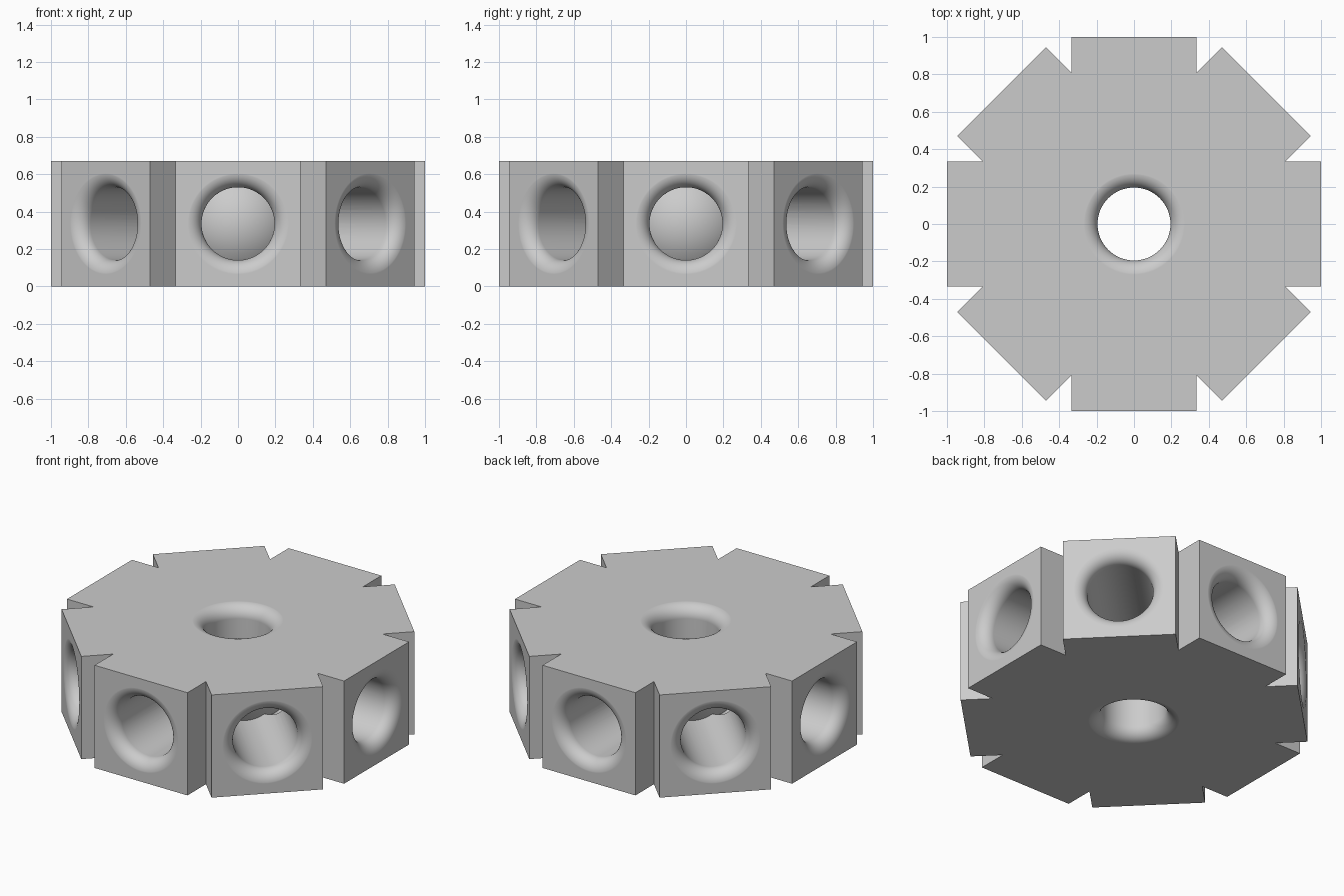
import bpy
import bmesh
import math
from mathutils import Matrix, Vector

if "Cube" in bpy.data.objects:
    bpy.data.objects.remove(bpy.data.objects["Cube"], do_unlink=True)

ARMS = 8
HALF = 0.335          # half width and half height of every arm
REACH = 1.0           # distance from the axis to an arm's end face
BORE = 0.195          # radius of every hole
FILLET = 0.08         # rounding of the hole mouths
SEGMENTS = 64
STEP = 2 * math.pi / ARMS

grey = bpy.data.materials.new("plain grey")
grey.use_nodes = True
colour = (0.6, 0.6, 0.6, 1)
grey.diffuse_color = colour
grey.node_tree.nodes["Principled BSDF"].inputs["Base Color"].default_value = colour


def make_object(name, bm):
    bmesh.ops.recalc_face_normals(bm, faces=bm.faces[:])
    mesh = bpy.data.meshes.new(name)
    bm.to_mesh(mesh)
    bm.free()
    mesh.materials.append(grey)
    obj = bpy.data.objects.new(name, mesh)
    bpy.context.collection.objects.link(obj)
    return obj


def flare(face):
    """Rounded mouth profile as (radius, distance), ending just past the face."""
    points = []
    for i in range(11):
        a = math.pi / 2 * i / 10
        points.append((BORE + FILLET * (1 - math.cos(a)),
                       face + 0.0004 - FILLET * (1 - math.sin(a))))
    return points + [(BORE + FILLET, face + 0.1)]


def lathe(name, profile, matrix):
    """Spin a closed profile about z, then place it."""
    profile = [(0, profile[0][1])] + profile + [(0, profile[-1][1])]
    bm = bmesh.new()
    verts = [bm.verts.new((r, 0, d)) for r, d in profile]
    edges = [bm.edges.new(pair) for pair in zip(verts, verts[1:])]
    bmesh.ops.spin(bm, geom=verts + edges, cent=(0, 0, 0), axis=(0, 0, 1),
                   angle=2 * math.pi, steps=SEGMENTS)
    bmesh.ops.remove_doubles(bm, verts=bm.verts[:], dist=1e-5)
    bm.transform(matrix)
    return make_object(name, bm)


def combine(body, other, operation):
    mod = body.modifiers.new(operation, 'BOOLEAN')
    mod.operation = operation
    mod.solver = 'EXACT'
    mod.object = other
    bpy.context.view_layer.objects.active = body
    bpy.ops.object.modifier_apply(modifier=mod.name)
    bpy.data.objects.remove(other, do_unlink=True)


# Eight-armed body: arm ends separated by V notches
notch = HALF / math.tan(STEP / 2)
bm = bmesh.new()
outline = []
for i in range(ARMS):
    turn = Matrix.Rotation(i * STEP, 3, 'Z')
    for x, y in ((REACH, -HALF), (REACH, HALF), (notch, HALF)):
        outline.append(bm.verts.new(turn @ Vector((x, y, 0))))
base = bm.faces.new(outline)
top = bmesh.ops.extrude_face_region(bm, geom=[base])["geom"]
bmesh.ops.translate(bm, vec=(0, 0, 2 * HALF),
                    verts=[v for v in top if isinstance(v, bmesh.types.BMVert)])
body = make_object("eight_arm_hub", bm)

# Radial holes, running in from each arm's end
middle = Matrix.Translation((0, 0, HALF))
for i in range(ARMS):
    place = middle @ Matrix.Rotation(i * STEP, 4, 'Z') @ Matrix.Rotation(math.pi / 2, 4, 'Y')
    combine(body, lathe("radial_cutter", [(BORE, 0.15)] + flare(REACH), place), 'DIFFERENCE')

# Ball core that closes the radial holes
bm = bmesh.new()
bmesh.ops.create_uvsphere(bm, u_segments=SEGMENTS, v_segments=SEGMENTS // 2,
                          radius=HALF - 0.003, matrix=middle)
combine(body, make_object("ball_core", bm), 'UNION')

# Vertical hole through the core, rounded at both ends
mouth = flare(HALF)
through = [(r, -d) for r, d in reversed(mouth)] + mouth
combine(body, lathe("vertical_cutter", through, middle), 'DIFFERENCE')

# Smooth the holes while the flat faces stay flat
bpy.ops.object.select_all(action='DESELECT')
body.select_set(True)
bpy.context.view_layer.objects.active = body
bpy.ops.object.shade_smooth_by_angle(angle=math.radians(30))
weighted = body.modifiers.new("flat_faces", 'WEIGHTED_NORMAL')
weighted.keep_sharp = True
